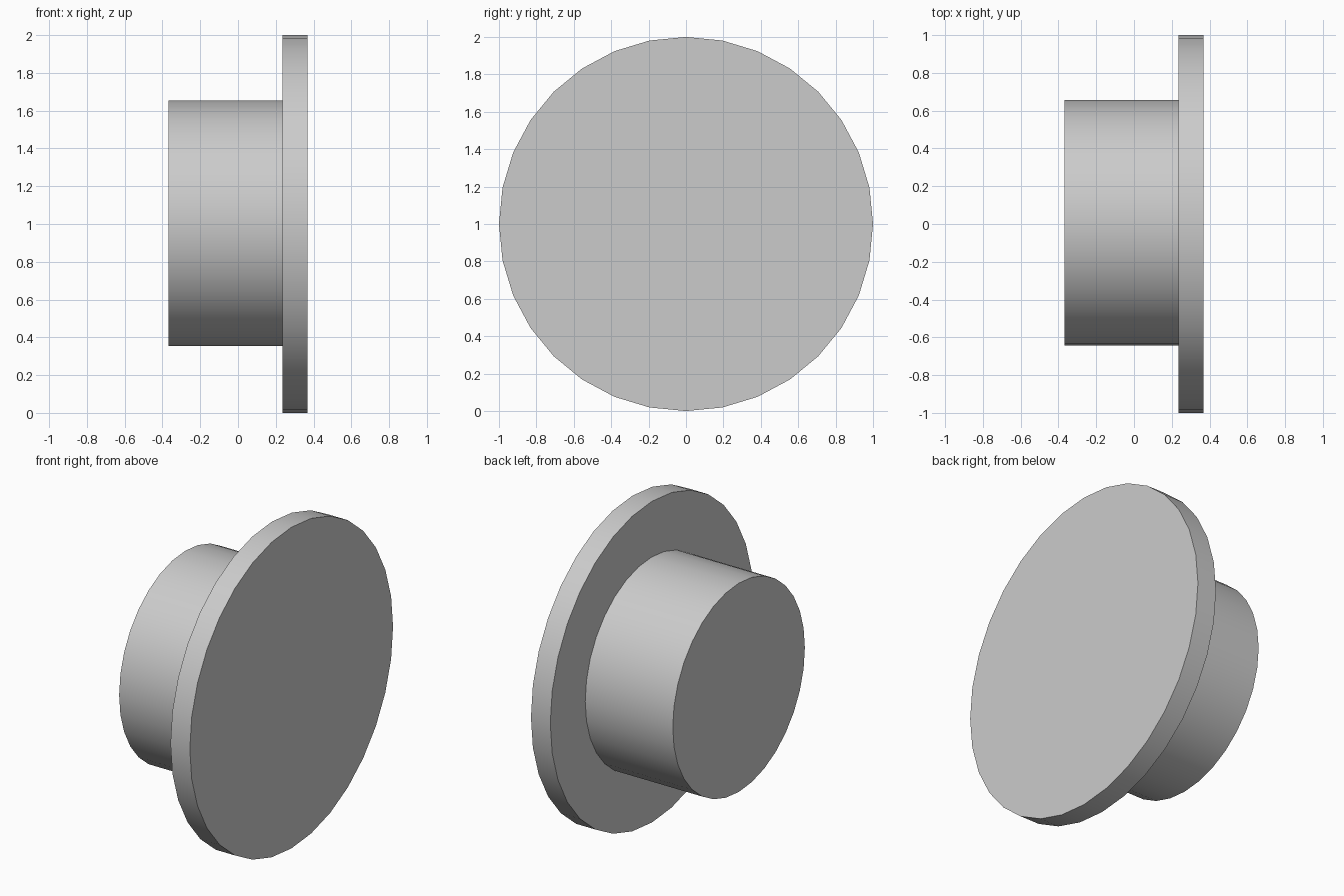
import bpy
import math

cube = bpy.data.objects.get("Cube")
if cube:
    bpy.data.objects.remove(cube, do_unlink=True)

# Single plain grey material
grey = bpy.data.materials.new("plain grey")
grey.use_nodes = True
color = (0.6, 0.6, 0.6, 1.0)
grey.diffuse_color = color
grey.node_tree.nodes["Principled BSDF"].inputs["Base Color"].default_value = color


def disc(name, radius, x_start, x_end, y=0.0, z=1.0):
    """Solid 32-sided cylinder lying along the x axis."""
    bpy.ops.mesh.primitive_cylinder_add(
        vertices=32, radius=radius, depth=x_end - x_start,
        location=((x_start + x_end) / 2, y, z),
        rotation=(0, math.pi / 2, 0))
    obj = bpy.context.object
    obj.name = name
    obj.data.materials.append(grey)
    bpy.ops.object.transform_apply(location=False, rotation=True, scale=True)
    bpy.ops.object.shade_smooth_by_angle(angle=math.radians(30))
    return obj


# Wide thin plate on the left, with the narrower hub seated in it
disc("flange", 1.0, 0.235, 0.368)
disc("hub", 0.65, -0.368, 0.25, y=0.006, z=1.004)
